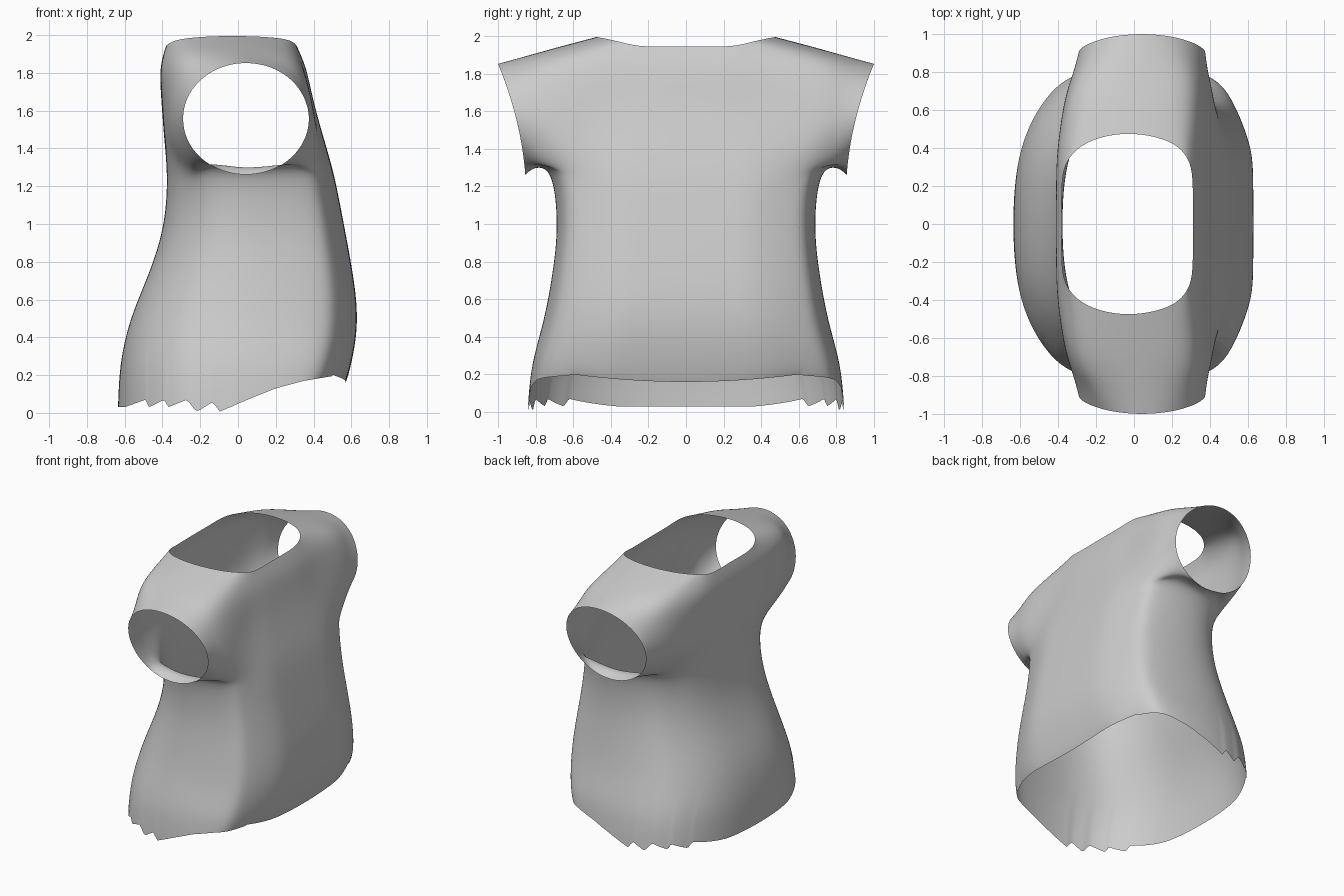
import bpy, bmesh, math
from mathutils import Vector

cube = bpy.data.objects.get("Cube")
if cube:
    bpy.data.objects.remove(cube, do_unlink=True)

# Torso sections: height, back x, front x, half width
SECTIONS = [(0, -.635, .57, .84), (.25, -.62, .605, .815), (.5, -.565, .63, .755),
            (.75, -.468, .605, .71), (1.0, -.395, .56, .688), (1.25, -.377, .51, .72)]
ANGLES = [0, 7, 20, 45, 66, 90, 114, 133, 150, 166, 180]
# Chest wall above the armpit: height, back x, front x
CHEST = [(1.45, -.39, .455), (1.65, -.405, .40), (1.82, -.41, .36), (1.945, -.38, .31)]
# Neck edge over the shoulder, and sleeve root, from the +x side to the -x side
NECK = [(.28, .345, 1.968), (.18, .435, 1.987), (-.03, .475, 1.995),
        (-.23, .435, 1.987), (-.34, .345, 1.968)]
ROOT = [(.425, .63, 1.42), (.40, .66, 1.6), (.35, .68, 1.79), (.27, .68, 1.895),
        (.13, .68, 1.932), (-.02, .68, 1.94), (-.17, .68, 1.932), (-.29, .68, 1.895),
        (-.35, .67, 1.79), (-.365, .64, 1.6), (-.34, .59, 1.42)]
CUFF = [-40, -15, 10, 35, 56, 74, 92, 110, 128, 148, 170, 195, 220, 245, 270, 295]
# Torn hem: x, height
HEM = [(-.7, .03), (-.6, .03), (-.49, .07), (-.47, .03), (-.39, .07), (-.37, .03),
       (-.27, .07), (-.22, .005), (-.13, .06), (-.1, .005), (.05, .07), (.2, .13),
       (.35, .17), (.5, .195), (.6, .16)]


def section(z, x0, x1, half):
    """Half ring from +x round the side to -x, boxier towards +x."""
    points = []
    for deg in ANGLES:
        c, s = math.cos(math.radians(deg)), math.sin(math.radians(deg))
        power = .56 if c > 0 else .83
        x = math.copysign(abs(c) ** power, c)
        points.append(Vector(((x0 + x1) / 2 + x * (x1 - x0) / 2,
                              half * abs(s) ** power if 0 < deg < 180 else 0, z)))
    return points


def cuff_point(deg):
    a = math.radians(deg)
    z = 1.557 + .295 * math.sin(a)
    y = .855 + .145 * (z - 1.262) / .59 - .025 * math.cos(a) ** 2
    return Vector((.042 + .333 * math.cos(a), y, z))


def hem_height(x):
    for (xa, za), (xb, zb) in zip(HEM, HEM[1:]):
        if x <= xb:
            return za + (zb - za) * (x - xa) / (xb - xa)
    return HEM[-1][1]


bm = bmesh.new()
known = {}


def vert(p, side):
    co = Vector((p[0], p[1] * side, p[2]))
    key = tuple(round(c, 4) + 0.0 for c in co)
    if key not in known:
        known[key] = bm.verts.new(co)
    return known[key]


def strip(a, b, side, closed=False):
    """Quads between two rows of points; gaps are left open."""
    n = len(a)
    for i in range(n if closed else n - 1):
        k = (i + 1) % n
        corners = (a[i], a[k], b[k], b[i])
        if all(c is not None for c in corners):
            quad = [vert(c, side) for c in corners]
            bm.faces.new(quad if side > 0 else quad[::-1])


rows = [section(*s) for s in SECTIONS]
top = rows[-1]

# Arcs running up the +x wall, over the shoulder and down the -x wall
arcs = []
for j, (width, squeeze) in enumerate([(0, 1), (.22, .995), (.41, .97)]):
    up = [Vector((x1 * squeeze, width, z)) for z, x0, x1 in CHEST]
    down = [Vector((x0 * squeeze, width, z)) for z, x0, x1 in reversed(CHEST)]
    arcs.append([top[j]] + up + [None] * 3 + down + [top[10 - j]])
arcs[2][4:9] = [Vector(p) for p in NECK]
arcs.append([top[3]] + [Vector(p) for p in ROOT] + [top[7]])

# Sleeve rings, lifted a little under the arm
root = arcs[3] + [top[6], top[5], top[4]]
cuff = [cuff_point(a) for a in CUFF]
middle = [a.lerp(b, .58) for a, b in zip(root, cuff)]
for i, lift in ((13, .045), (14, .035), (15, .045)):
    middle[i].z += lift

for side in (1, -1):
    for low, high in zip(rows, rows[1:]):
        strip(low, high, side)
    for a, b in zip(arcs, arcs[1:]):
        strip(a, b, side)
    strip(root, middle, side, True)
    strip(middle, cuff, side, True)

bmesh.ops.recalc_face_normals(bm, faces=bm.faces)
bm.faces.ensure_lookup_table()
widest = max(bm.faces, key=lambda f: f.calc_center_median().x)
if widest.normal.x < 0:
    bmesh.ops.reverse_faces(bm, faces=bm.faces)
mesh = bpy.data.meshes.new("shirt")
bm.to_mesh(mesh)
bm.free()
shirt = bpy.data.objects.new("shirt", mesh)
bpy.context.collection.objects.link(shirt)

# Smooth the cage so that the limit surface passes close to its points
sub = shirt.modifiers.new("smooth", "SUBSURF")
sub.levels = sub.render_levels = 1
targets = [v.co.copy() for v in mesh.vertices]
for _ in range(3):
    bpy.context.view_layer.update()
    result = shirt.evaluated_get(bpy.context.evaluated_depsgraph_get()).data
    limits = [result.vertices[i].co.copy() for i in range(len(targets))]
    for v, goal, limit in zip(mesh.vertices, targets, limits):
        v.co += (goal - limit) * .9
    mesh.update()
    shirt.update_tag()

sub.levels = sub.render_levels = 4
bpy.context.view_layer.update()
graph = bpy.context.evaluated_depsgraph_get()
fine = bpy.data.meshes.new_from_object(shirt.evaluated_get(graph))
shirt.modifiers.clear()
shirt.data = fine

# Raise and tear the hem, fading out upwards
for v in fine.vertices:
    if v.co.z < .5:
        lift = hem_height(v.co.x)
        if v.co.x > .5:
            lift = .16 + .04 * min(1, abs(v.co.y) / .6) ** 2
        v.co.z += lift * (1 - max(v.co.z, 0) / .5) ** 2

# Plain cloth
cloth = bpy.data.materials.new("light grey cloth")
cloth.use_nodes = True
grey = (.604, .604, .604, 1)
cloth.diffuse_color = grey
cloth.node_tree.nodes["Principled BSDF"].inputs["Base Color"].default_value = grey
fine.materials.clear()
fine.materials.append(cloth)
for polygon in fine.polygons:
    polygon.use_smooth = True
